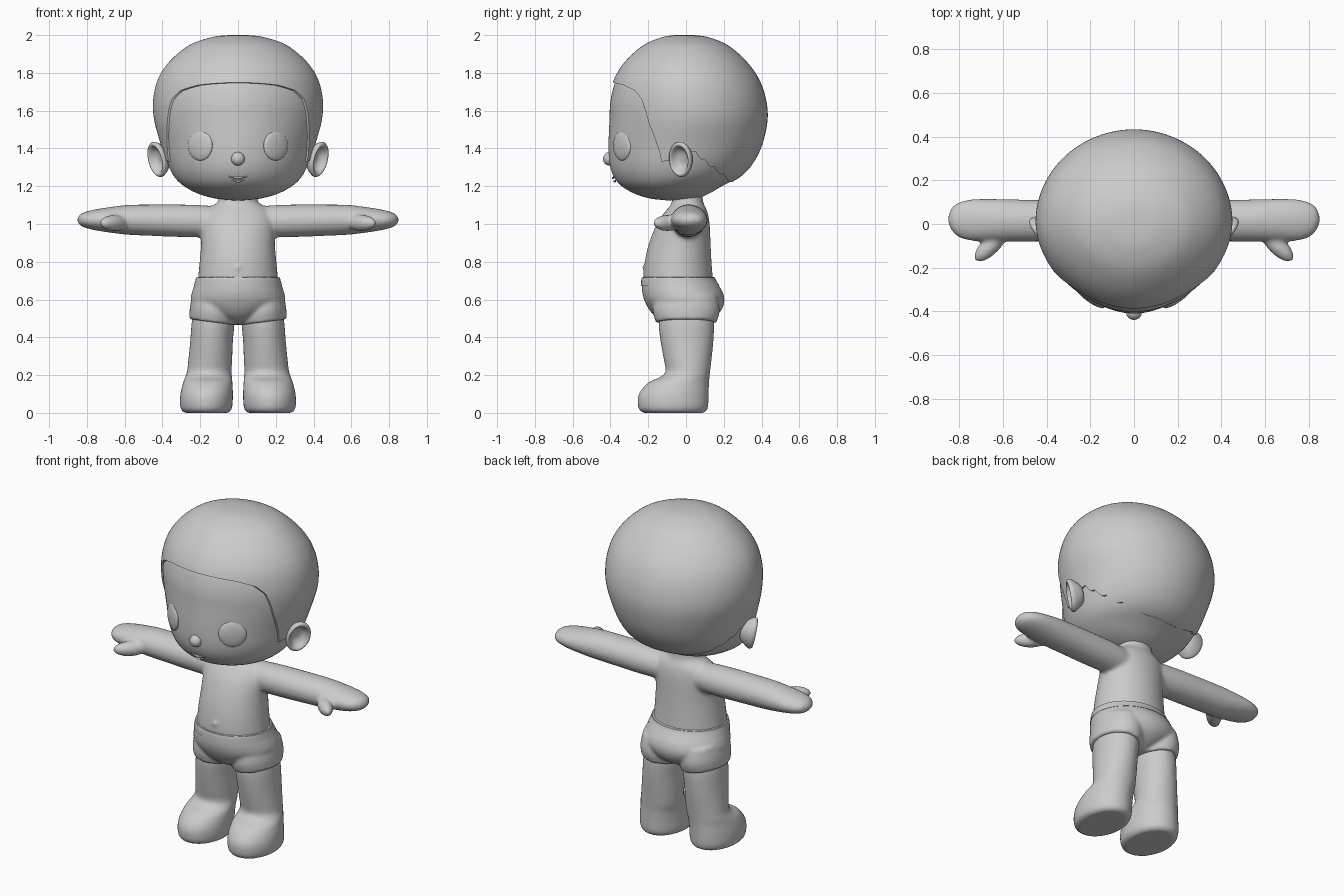
import bpy, bmesh
from math import sin, cos, pi, radians
from mathutils import Vector, Matrix, Euler

cube = bpy.data.objects.get("Cube")
if cube:
    bpy.data.objects.remove(cube, do_unlink=True)

grey = bpy.data.materials.new("plain_grey")
grey.use_nodes = True
grey.diffuse_color = (0.6, 0.6, 0.6, 1)
grey.node_tree.nodes["Principled BSDF"].inputs["Base Color"].default_value = (0.6, 0.6, 0.6, 1)


def add_object(name, bm):
    bmesh.ops.recalc_face_normals(bm, faces=bm.faces)
    mesh = bpy.data.meshes.new(name)
    bm.to_mesh(mesh)
    bm.free()
    mesh.materials.append(grey)
    obj = bpy.data.objects.new(name, mesh)
    bpy.context.collection.objects.link(obj)
    return obj


def select(objs):
    bpy.ops.object.select_all(action='DESELECT')
    for o in objs:
        o.select_set(True)
    bpy.context.view_layer.objects.active = objs[0]


def finish(obj, angle=35):
    """Apply the modifiers, then shade smooth."""
    select([obj])
    for mod in list(obj.modifiers):
        bpy.ops.object.modifier_apply(modifier=mod.name)
    bpy.ops.object.shade_smooth_by_angle(angle=radians(angle))
    return obj


def refine(rows, steps):
    """Catmull-Rom interpolation between cross-sections."""
    rows = [Vector(r) for r in rows]
    out = []
    for i in range(len(rows) - 1):
        a, b, c, d = rows[max(i - 1, 0)], rows[i], rows[i + 1], rows[min(i + 2, len(rows) - 1)]
        for k in range(steps):
            t = k / steps
            out.append(b + (c - a) * (t / 2) + (a - b * 2.5 + c * 2 - d / 2) * t * t
                       + ((b - c) * 1.5 + (d - a) / 2) * t ** 3)
    return out + [rows[-1]]


def loft(name, rows, front_power=2, sides=64, steps=4, matrix=Matrix()):
    """Skin rounded sections given as (height, centre x, half width, front y, back y)."""
    bm = bmesh.new()
    rings = []
    for z, cx, w, front, back in refine(rows, steps):
        ring = []
        for i in range(sides):
            c, s = cos(2 * pi * i / sides), sin(2 * pi * i / sides)
            e = 2 / front_power if s < 0 else 1
            x = abs(c) ** e * (1 if c > 0 else -1) * max(w, 0.002)
            y = abs(s) ** e * (1 if s > 0 else -1) * max(back - front, 0.004) / 2
            ring.append(bm.verts.new(matrix @ Vector((cx + x, (front + back) / 2 + y, z))))
        rings.append(ring)
    for low, high in zip(rings, rings[1:]):
        for i in range(sides):
            j = (i + 1) % sides
            bm.faces.new((low[i], low[j], high[j], high[i]))
    bm.faces.new(rings[0])
    bm.faces.new(rings[-1])
    return add_object(name, bm)


def ball(name, centre, radii, turn=(0, 0, 0)):
    bm = bmesh.new()
    m = Matrix.LocRotScale(Vector(centre), Euler([radians(a) for a in turn]), Vector(radii))
    bmesh.ops.create_uvsphere(bm, u_segments=32, v_segments=20, radius=1, matrix=m)
    return add_object(name, bm)


def merge(name, objs, voxel, rounds):
    """Fuse overlapping parts into one soft skin."""
    select(objs)
    bpy.ops.object.join()
    obj = objs[0]
    obj.name = name
    fuse = obj.modifiers.new("fuse", 'REMESH')
    fuse.mode, fuse.voxel_size = 'VOXEL', voxel
    relax = obj.modifiers.new("relax", 'SMOOTH')
    relax.iterations = rounds
    return finish(obj, 60)


# Head and hair share one set of sections: height, half width, front, back
HEAD = [(1.125, .03, -.10, 0), (1.135, .12, -.19, .06), (1.16, .21, -.27, .12),
        (1.2, .285, -.34, .19), (1.25, .337, -.382, .28), (1.32, .372, -.405, .345),
        (1.42, .4, -.41, .395), (1.55, .435, -.405, .423), (1.65, .44, -.4, .415),
        (1.75, .418, -.375, .382), (1.83, .372, -.33, .33), (1.9, .302, -.265, .262),
        (1.95, .225, -.195, .19), (1.982, .12, -.11, .1), (1.991, .04, -.05, .03)]


def head_shape(name, grow):
    return loft(name, [(z + grow * (z > 1.6), 0, w + grow, f - grow, b + grow)
                       for z, w, f, b in HEAD], 1.85, 96, 5)


finish(head_shape("head", 0))
hair = head_shape("hair", .009)

# Hairline cutter: open face, side locks and scalloped nape
line = [(-.6, 1.76), (-.39, 1.75), (-.33, 1.735), (-.27, 1.705), (-.235, 1.66), (-.215, 1.6),
        (-.195, 1.53), (-.16, 1.44), (-.14, 1.38), (-.13, 1.33), (-.06, 1.34), (.03, 1.38)]
for i in range(31):
    t = i / 30
    line.append((.05 + .25 * t, 1.385 - .2 * t - .018 * abs(sin(5 * pi * t))))
line += [(.6, 1.15), (.6, 1), (-.6, 1)]
bm = bmesh.new()
face = bm.faces.new([bm.verts.new((-1, y, z)) for y, z in line])
solid = bmesh.ops.extrude_face_region(bm, geom=[face])
bmesh.ops.translate(bm, vec=(2, 0, 0), verts=[v for v in solid["geom"] if isinstance(v, bmesh.types.BMVert)])
cutter = add_object("hairline_cutter", bm)
cut = hair.modifiers.new("hairline", 'BOOLEAN')
cut.operation, cut.object, cut.solver = 'DIFFERENCE', cutter, 'EXACT'
finish(hair)
bpy.data.objects.remove(cutter, do_unlink=True)

# Nose and mouth
finish(ball("nose", (0, -.405, 1.345), (.036, .034, .036)))
for name, z, half, sag in (("upper_lip", 1.252, .05, .008), ("lower_lip", 1.232, .03, .006)):
    curve = bpy.data.curves.new(name, 'CURVE')
    curve.dimensions, curve.bevel_depth = '3D', .006
    spline = curve.splines.new('POLY')
    spline.points.add(10)
    for i, p in enumerate(spline.points):
        u = i / 5 - 1
        p.co = (u * half, -.386 - (z - 1.25) * .5 + .006 * u * u, z - sag * (1 - u * u), 1)
        p.radius = 1.05 - abs(u) * .7
    curve.materials.append(grey)
    lip = bpy.data.objects.new(name, curve)
    bpy.context.collection.objects.link(lip)

# Eyes and cupped ears
EAR = [(-.05, .02), (-.045, .035), (-.02, .055), (.01, .07), (.025, .068), (.03, .06),
       (.022, .052), (.005, .042), (-.008, .025), (-.01, .004)]
for side, s in (("left", 1), ("right", -1)):
    finish(ball(side + "_eye", (s * .2, -.338, 1.415), (.078, .02, .079), (0, 0, s * 35)))
    place = (Matrix.Translation((s * .415, -.02, 1.345)) @ Matrix.Rotation(s * radians(14), 4, 'Y')
             @ Matrix.Rotation(s * radians(-35), 4, 'Z') @ Matrix.Rotation(s * pi / 2, 4, 'Y')
             @ Matrix.Diagonal((1.35, 1, 1, 1)))
    finish(loft(side + "_ear", [(z, 0, r, -r, r) for z, r in EAR], 2, 32, 3, place), 60)

# Body: torso with neck, arms with thumbs, legs with feet
TORSO = [(.55, 0, .2, -.17, .13), (.62, 0, .222, -.21, .15), (.7, 0, .213, -.225, .143),
         (.8, 0, .203, -.218, .135), (.9, 0, .195, -.195, .13), (1, 0, .195, -.155, .125),
         (1.06, 0, .18, -.115, .115), (1.095, 0, .14, -.085, .1), (1.12, 0, .105, -.075, .09),
         (1.2, 0, .1, -.07, .085)]
ARM = [(.08, 1.012, .08, -.07, .095), (.25, 1.016, .086, -.078, .105), (.45, 1.02, .083, -.08, .11),
       (.58, 1.022, .079, -.08, .113), (.66, 1.022, .07, -.08, .115), (.74, 1.022, .058, -.077, .113),
       (.8, 1.022, .045, -.062, .1), (.835, 1.022, .03, -.03, .075), (.852, 1.022, .006, .01, .03)]
LEG = [(.6, .125, .1, -.13, .13), (.48, .132, .113, -.145, .148), (.38, .14, .113, -.135, .145),
       (.28, .147, .116, -.117, .135), (.22, .152, .118, -.108, .128), (.19, .156, .124, -.135, .125),
       (.16, .16, .131, -.2, .122), (.1, .166, .139, -.25, .12), (.04, .168, .139, -.255, .118),
       (.012, .168, .13, -.245, .11), (0, .168, .115, -.225, .095)]
parts = [loft("torso", TORSO), ball("navel", (0, -.219, .77), (.016, .014, .012))]
for s in (1, -1):
    sideways = Matrix(((0, 0, s, 0), (0, 1, 0, 0), (1, 0, 0, 0), (0, 0, 0, 1)))
    parts.append(loft("arm", ARM, matrix=sideways))
    parts.append(ball("thumb", (s * .655, -.097, 1.005), (.1, .042, .043), (0, 0, s * -45)))
    parts.append(loft("leg", LEG, matrix=Matrix.Diagonal((s, 1, 1, 1))))
merge("body", parts, .011, 6)

# Shorts with slanted leg openings
PELVIS = [(.72, 0, .22, -.231, .15), (.7, 0, .222, -.233, .157), (.64, 0, .243, -.232, .194),
          (.59, 0, .248, -.218, .203), (.54, 0, .2, -.19, .185), (.5, 0, .12, -.15, .14),
          (.47, 0, .05, -.08, .08)]
CUFF = [(.62, .125, .115, -.165, .165), (.54, .13, .125, -.175, .178), (.48, .132, .125, -.16, .162)]
parts = [loft("pelvis", PELVIS)]
for s in (1, -1):
    slant = Matrix(((s, 0, 0, 0), (0, 1, 0, 0), (.13, 0, 1, -.017), (0, 0, 0, 1)))
    parts.append(loft("cuff", CUFF, matrix=slant))
merge("shorts", parts, .01, 3)

# Thin waistband edge
BAND = [(.716, 0, .222, -.234, .153), (.7, 0, .226, -.237, .16), (.672, 0, .234, -.238, .178)]
finish(loft("waistband", BAND))
